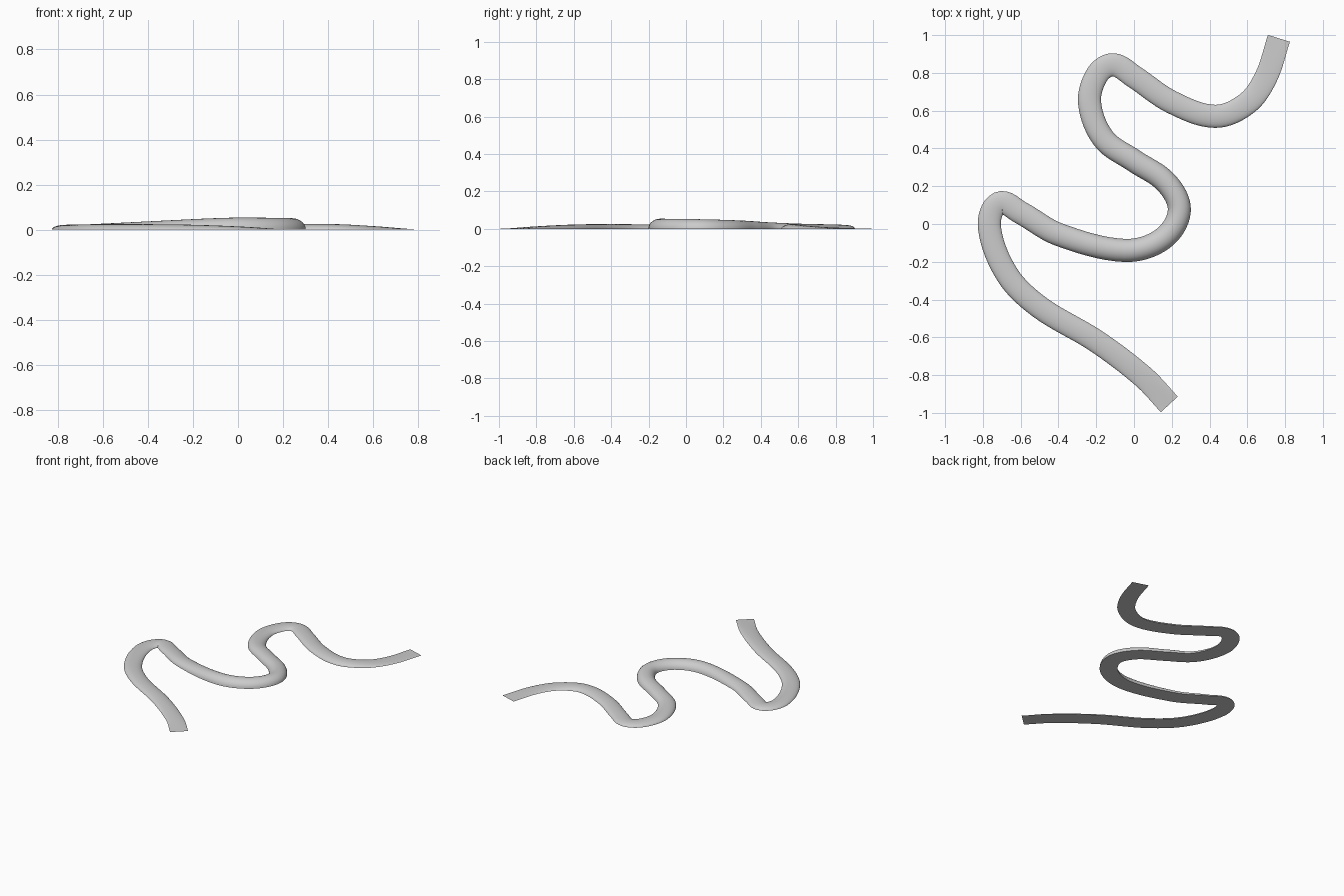
import bpy, bmesh, math
from mathutils import Vector
from mathutils.geometry import interpolate_bezier

if "Cube" in bpy.data.objects:
    bpy.data.objects.remove(bpy.data.objects["Cube"])

# Centre line of the winding ridge: x, y, crest height
PATH = [(.187, -.955, 0), (.05, -.81, .012), (-.2, -.62, .022), (-.5, -.44, .025),
        (-.67, -.27, .024), (-.765, -.02, .022), (-.715, .11, .022), (-.6, .06, .027),
        (-.4, -.055, .037), (-.05, -.14, .053), (.15, -.08, .053), (.24, .07, .051),
        (.17, .22, .047), (0, .335, .042), (-.16, .45, .034), (-.235, .64, .026),
        (-.195, .79, .022), (-.11, .843, .021), (0, .78, .023), (.2, .645, .026),
        (.43, .57, .025), (.6, .64, .016), (.7, .78, .007), (.767, .983, 0)]
HALF_WIDTH = .061
SIDES = 14
STEPS = 9

# Smooth path through the points
pts = [Vector(p) for p in PATH]
n = len(pts)
tan = []
for i in range(n):
    a, b = pts[max(i - 1, 0)], pts[min(i + 1, n - 1)]
    tan.append((b - a).normalized())
line = []
for i in range(n - 1):
    reach = (pts[i + 1] - pts[i]).length / 3
    seg = interpolate_bezier(pts[i], pts[i] + tan[i] * reach,
                             pts[i + 1] - tan[i + 1] * reach, pts[i + 1], STEPS)
    line += seg if i == n - 2 else seg[:-1]

# Sweep a half-oval section with a flat base along the path
bm = bmesh.new()
rings = []
for i, p in enumerate(line):
    d = line[min(i + 1, len(line) - 1)] - line[max(i - 1, 0)]
    side = Vector((-d.y, d.x, 0)).normalized()
    ring = []
    for k in range(SIDES + 1):
        a = math.pi * k / SIDES
        q = Vector((p.x, p.y, 0)) + side * HALF_WIDTH * math.cos(a)
        q.z = max(p.z, 0) * math.sin(a)
        ring.append(bm.verts.new(q))
    rings.append(ring)
for r, s in zip(rings, rings[1:]):
    for k in range(SIDES):
        bm.faces.new((r[k], s[k], s[k + 1], r[k + 1]))
    bm.faces.new((r[0], r[-1], s[-1], s[0]))
bmesh.ops.recalc_face_normals(bm, faces=bm.faces)

mesh = bpy.data.meshes.new("winding_ridge")
bm.to_mesh(mesh)
bm.free()
ridge = bpy.data.objects.new("winding_ridge", mesh)
bpy.context.collection.objects.link(ridge)
bpy.context.view_layer.objects.active = ridge
ridge.select_set(True)
bpy.ops.object.shade_smooth_by_angle(angle=math.radians(35))
